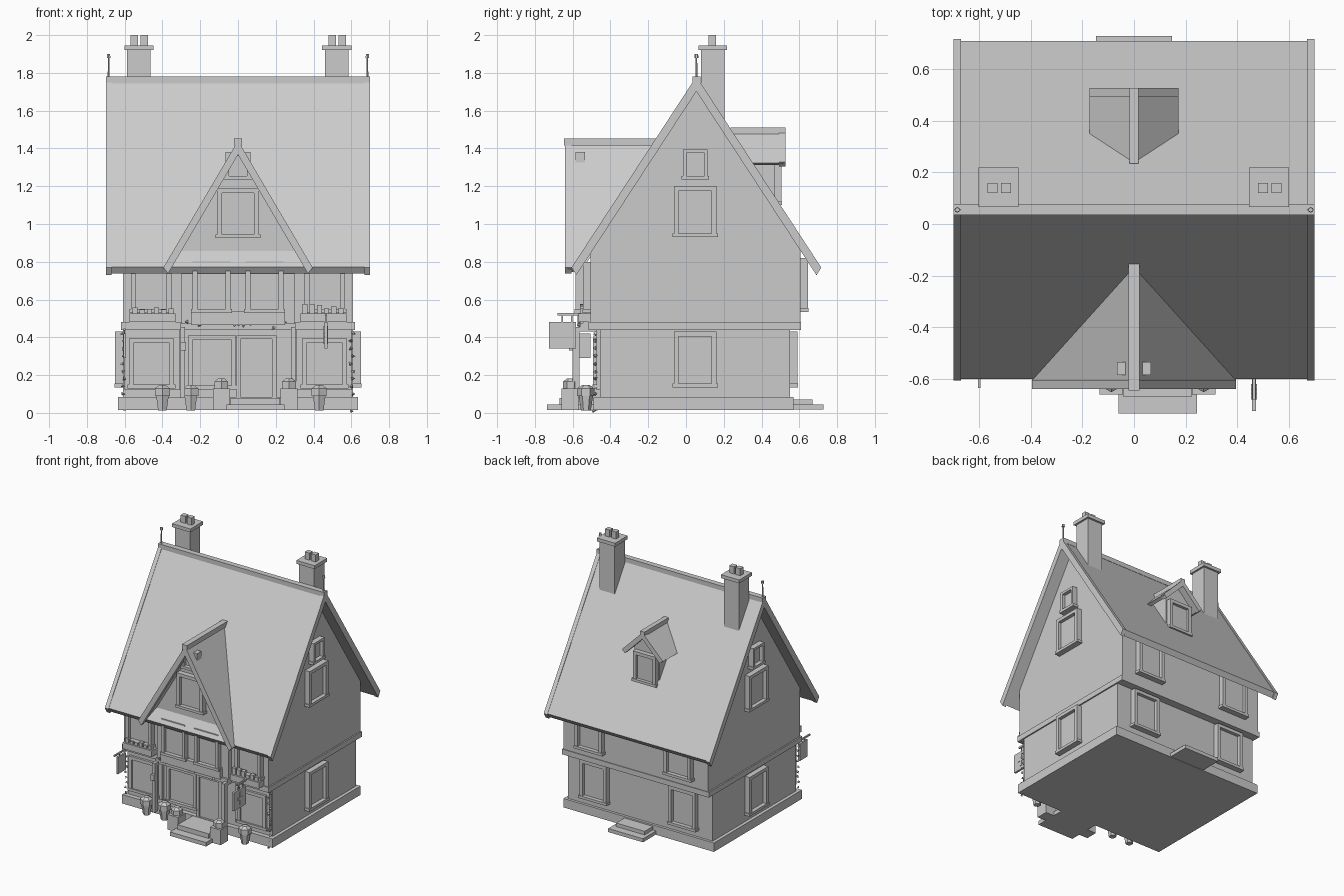
import bpy, bmesh, math, random
from mathutils import Vector, Matrix

if "Cube" in bpy.data.objects:
    bpy.data.objects.remove(bpy.data.objects["Cube"])

random.seed(4)
grey = bpy.data.materials.new("stone_grey")
grey.diffuse_color = (0.6, 0.6, 0.6, 1)
grey.use_nodes = True
grey.node_tree.nodes["Principled BSDF"].inputs["Base Color"].default_value = grey.diffuse_color


def finish(name, bm):
    bmesh.ops.recalc_face_normals(bm, faces=bm.faces)
    me = bpy.data.meshes.new(name)
    bm.to_mesh(me)
    bm.free()
    me.materials.append(grey)
    ob = bpy.data.objects.new(name, me)
    bpy.context.collection.objects.link(ob)
    return ob


def boxes(name, *items):
    """Join boxes given as (x0, x1, y0, y1, z0, z1)."""
    bm = bmesh.new()
    for x0, x1, y0, y1, z0, z1 in items:
        m = Matrix.Translation(((x0 + x1) / 2, (y0 + y1) / 2, (z0 + z1) / 2))
        m = m @ Matrix.Diagonal((abs(x1 - x0), abs(y1 - y0), abs(z1 - z0), 1))
        bmesh.ops.create_cube(bm, size=1, matrix=m)
    return finish(name, bm)


def prism(name, pts, start, end):
    """Bridge two copies of a profile; start and end map (a, z) to a point."""
    bm = bmesh.new()
    a = [bm.verts.new(start(*p)) for p in pts]
    b = [bm.verts.new(end(*p)) for p in pts]
    bm.faces.new(a)
    bm.faces.new(b)
    for i in range(len(pts)):
        j = (i + 1) % len(pts)
        bm.faces.new((a[i], a[j], b[j], b[i]))
    return finish(name, bm)


def cone(name, x, y, z0, z1, r0, r1, sides=6):
    bm = bmesh.new()
    bmesh.ops.create_cone(bm, cap_ends=True, segments=sides, radius1=r0, radius2=r1,
                          depth=z1 - z0, matrix=Matrix.Translation((x, y, (z0 + z1) / 2)))
    return finish(name, bm)


def window(name, side, wall, c, w, z0, z1, depth=0.04, f=0.025):
    """Framed window: side is front/back/left/right, wall the wall position."""
    h = w / 2
    sign = 1 if side in ("back", "right") else -1
    parts = [(c - h, c - h + f, depth, z0, z1), (c + h - f, c + h, depth, z0, z1),
             (c - h, c + h, depth, z1 - f, z1),
             (c - h - 0.008, c + h + 0.008, depth + 0.004, z0, z0 + 0.02),
             (c - h + f, c + h - f, 0.014, z0, z1)]
    out = []
    for u0, u1, d, a, b in parts:
        p, q = sorted((wall - sign * 0.01, wall + sign * d))
        out.append((u0, u1, p, q, a, b) if side in ("front", "back") else (p, q, u0, u1, a, b))
    return boxes(name, *out)


# Main roof geometry: ridge position, pitch and slab thickness
RY, RZ, K = 0.055, 1.775, 1.53
DROP = 0.073


def roof_z(y):
    return RZ - K * abs(y - RY)


def at_x(x):
    return lambda a, z: (x, a, z)


# Plinth, storeys and floor band
boxes("plinth", (-0.635, 0.635, -0.49, 0.57, 0.015, 0.083))
boxes("ground_floor", (-0.61, 0.61, -0.455, 0.55, 0.08, 0.45))
boxes("floor_band", (-0.62, 0.62, -0.515, 0.61, 0.44, 0.48))
prism("upper_floor", [(-0.505, 0.46), (0.605, 0.46), (0.605, roof_z(0.605) - DROP + 0.01),
                      (RY, RZ - DROP + 0.01), (-0.505, roof_z(-0.505) - DROP + 0.01)],
      at_x(-0.61), at_x(0.61))

# Main roof slabs with raised verge boards
for s, name in ((-1, "front"), (1, "back")):
    def slab(lift, ext):
        t = DROP + lift
        return [(RY, RZ + lift), (RY + s * (0.655 + ext), RZ - K * (0.655 + ext) + lift),
                (RY + s * (0.63 + ext), RZ - K * (0.63 + ext) - DROP), (RY, RZ - DROP)]
    prism(name + "_roof", slab(0, 0), at_x(-0.68), at_x(0.68))
    for x in (-1, 1):
        prism(name + "_verge_board", slab(0.006, 0.006), at_x(x * 0.67), at_x(x * 0.70))
boxes("ridge_cap", (-0.70, 0.70, 0.035, 0.077, 1.745, 1.78))

# Ridge finials
for s in (-1, 1):
    cone("finial_rod", s * 0.685, RY, 1.76, 1.89, 0.006, 0.004)
    cone("finial_tip", s * 0.685, RY, 1.88, 1.9, 0.011, 0.009)

# Chimneys
for c in (-0.525, 0.523):
    boxes("chimney", (c - 0.063, c + 0.063, 0.08, 0.203, 1.45, 1.93),
          (c - 0.077, c + 0.077, 0.066, 0.218, 1.92, 1.946),
          (c - 0.043, c - 0.004, 0.12, 0.158, 1.94, 2.0),
          (c + 0.01, c + 0.049, 0.12, 0.158, 1.94, 2.0))


def cross_roof(name, apex, half, pitch, drop, face, s):
    """Small gabled roof whose rear edge follows the main roof on side s."""
    def front(x, z):
        return (x, face, z)

    def rear(x, z):
        return (x, RY + s * max(0.02, (RZ - z) / K - 0.02), z)
    for m in (-1, 1):
        pts = [(0, apex), (m * half, apex - pitch * half),
               (m * (half - 0.025), apex - pitch * (half - 0.025) - drop), (0, apex - drop)]
        prism(name + "_roof", pts, front, rear)
        low = [(x, z + (0.006 if i < 2 else -0.008)) for i, (x, z) in enumerate(pts)]
        prism(name + "_barge_board", low, lambda x, z: (x, face + s * 0.012, z),
              lambda x, z: (x, face - s * 0.022, z))


def into_roof(x, z):
    return (x, RY - max(0.02, (RZ - z) / K - 0.06), z)


# Front gable
cross_roof("gable", 1.435, 0.395, 1.70, 0.06, -0.628, -1)
boxes("gable_ridge_cap", (-0.021, 0.021, -0.645, -0.15, 1.415, 1.453))
prism("gable_wall", [(-0.36, 0.77), (0.36, 0.77), (0, 1.385)],
      lambda x, z: (x, -0.545, z), into_roof)
window("gable_window", "front", -0.545, 0, 0.22, 0.925, 1.19)
window("gable_attic_window", "front", -0.545, 0, 0.13, 1.235, 1.38, f=0.018)

# Overhanging bay below the gable, with its posts
boxes("bay", (-0.3, 0.3, -0.545, -0.48, 0.45, 0.80),
      (-0.305, 0.305, -0.56, -0.45, 0.44, 0.475),
      (-0.25, 0.25, -0.575, -0.53, 0.465, 0.54))
for s in (-1, 1):
    window("bay_window", "front", -0.545, s * 0.14, 0.2, 0.53, 0.805)
    boxes("bay_post", (s * 0.28, s * 0.305, -0.60, -0.565, 0.08, 0.45),
          (s * 0.28, s * 0.305, -0.60, -0.46, 0.43, 0.455))
boxes("lantern", (-0.305, -0.275, -0.62, -0.60, 0.33, 0.375))

# Rear dormer
cross_roof("dormer", 1.495, 0.172, 1.0, 0.035, 0.515, 1)
boxes("dormer_ridge_cap", (-0.018, 0.018, 0.235, 0.527, 1.475, 1.51))
prism("dormer_wall", [(-0.105, 1.08), (0.105, 1.08), (0.105, 1.37), (0, 1.47), (-0.105, 1.37)],
      lambda x, z: (x, 0.47, z),
      lambda x, z: (x, RY + max(0.02, (RZ - z) / K - 0.05), z))
window("dormer_window", "back", 0.47, 0, 0.19, 1.10, 1.33, 0.035)

# Windows on the side walls, the rear and the front upper floor
for s, side in ((-1, "left"), (1, "right")):
    window(side + "_ground_window", side, s * 0.61, 0.048, 0.225, 0.135, 0.43)
    window(side + "_upper_window", side, s * 0.61, 0.048, 0.225, 0.93, 1.2)
    window(side + "_attic_window", side, s * 0.61, 0.05, 0.13, 1.235, 1.395, f=0.018)
    window("rear_ground_window", "back", 0.55, s * 0.375, 0.225, 0.135, 0.43)
    window("rear_upper_window", "back", 0.605, s * 0.375, 0.225, 0.535, 0.82)
    window("front_upper_window", "front", -0.505, s * 0.46, 0.215, 0.53, 0.80)
    boxes("flower_box", (s * 0.33, s * 0.575, -0.57, -0.50, 0.48, 0.527))
    for i in range(6):
        x, h = s * (0.355 + i * 0.038), random.uniform(0.545, 0.58)
        boxes("flower", (x - 0.014, x + 0.014, -0.56, -0.53, 0.52, h))
    # Ground floor shop windows with a wide surround
    boxes("window_surround", (s * 0.308, s * 0.60, -0.475, -0.45, 0.12, 0.44))
    window("front_ground_window", "front", -0.47, s * 0.458, 0.24, 0.13, 0.395, 0.022)
window("door_side_window", "front", -0.455, -0.138, 0.255, 0.125, 0.41, 0.035)

# Door and steps
boxes("door", (0.0, 0.185, -0.475, -0.45, 0.08, 0.39))
boxes("door_frame", (-0.008, 0.012, -0.49, -0.45, 0.08, 0.41),
      (0.18, 0.205, -0.49, -0.45, 0.08, 0.41), (-0.008, 0.205, -0.49, -0.45, 0.39, 0.41))
boxes("front_steps", (-0.06, 0.245, -0.735, -0.48, 0.015, 0.045),
      (-0.04, 0.222, -0.67, -0.48, 0.04, 0.08))
boxes("rear_steps", (-0.147, 0.147, 0.56, 0.728, 0.018, 0.045),
      (-0.12, 0.12, 0.56, 0.67, 0.04, 0.072))

# Planters and bushes
for x in (-0.088, 0.27):
    boxes("planter", (x - 0.045, x + 0.045, -0.66, -0.57, 0.015, 0.13))
    cone("planter_bush", x, -0.61, 0.13, 0.165, 0.042, 0.042)
    cone("planter_bush_top", x, -0.61, 0.165, 0.182, 0.042, 0.02)
for x in (-0.40, -0.25, 0.43):
    cone("pot", x, -0.53, 0.012, 0.09, 0.026, 0.038)
    cone("pot_bush", x, -0.53, 0.09, 0.13, 0.046, 0.046)
    cone("pot_bush_top", x, -0.53, 0.13, 0.147, 0.046, 0.02)

# Hanging signs on brackets
boxes("large_sign", (0.457, 0.473, -0.725, -0.582, 0.34, 0.48),
      (0.460, 0.470, -0.68, -0.50, 0.515, 0.528),
      (0.462, 0.468, -0.66, -0.652, 0.48, 0.52), (0.462, 0.468, -0.61, -0.602, 0.48, 0.52))
boxes("sign_emblem", (0.453, 0.477, -0.658, -0.642, 0.365, 0.46),
      (0.453, 0.477, -0.68, -0.62, 0.403, 0.422))
boxes("small_sign", (-0.607, -0.593, -0.60, -0.505, 0.29, 0.42),
      (-0.605, -0.595, -0.635, -0.45, 0.435, 0.447),
      (-0.603, -0.597, -0.575, -0.569, 0.42, 0.44))

# Climbing leaves at the front corners and along the bay
bm = bmesh.new()
spots = [(s * random.uniform(0.595, 0.615), -0.48, 0.02 + 0.04 * i) for i in range(11) for s in (-1, 1)]
spots += [(random.uniform(-0.3, 0.3), -0.565, random.uniform(0.45, 0.5)) for i in range(10)]
spots += [(0.6, -0.49, 0.008)]
for p in spots:
    m = Matrix.Translation(p) @ Matrix.Rotation(random.uniform(0, 6), 4, "Y")
    bmesh.ops.create_cone(bm, cap_ends=True, segments=4, radius1=0.011, radius2=0.003,
                          depth=0.014, matrix=m)
finish("leaves", bm)
